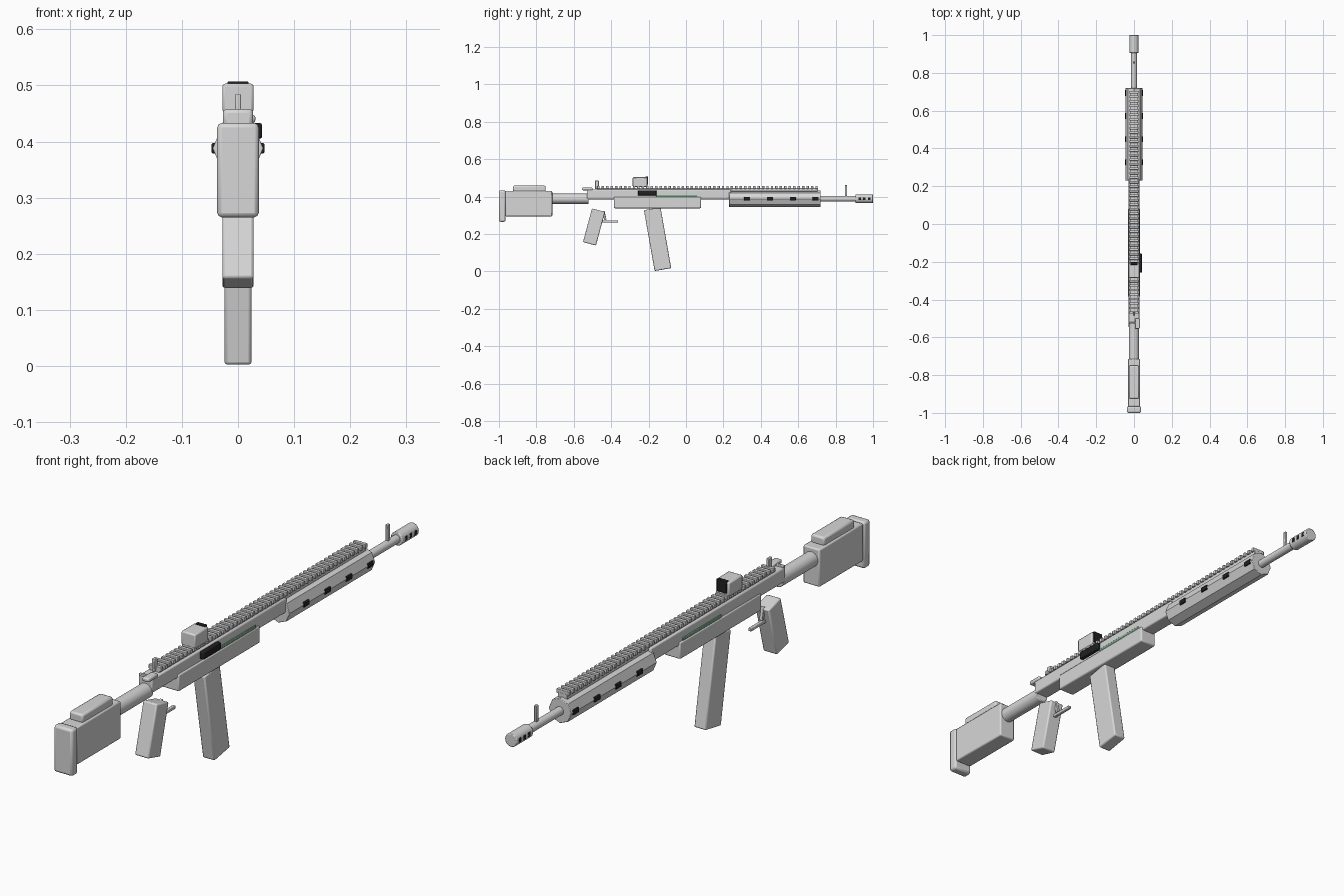
import bpy
import math

if "Cube" in bpy.data.objects:
    bpy.data.objects.remove(bpy.data.objects["Cube"])


def material(name, rgb):
    m = bpy.data.materials.new(name)
    m.use_nodes = True
    m.diffuse_color = (*rgb, 1)
    m.node_tree.nodes["Principled BSDF"].inputs["Base Color"].default_value = (*rgb, 1)
    return m


grey = material("light grey", (0.68, 0.68, 0.68))
black = material("black", (0.015, 0.015, 0.015))
green = material("muted green", (0.2, 0.4, 0.25))


def finish(ob, name, mat, bevel):
    """Name, colour and soften the edges of a part."""
    ob.name = name
    ob.data.materials.append(mat)
    bpy.ops.object.transform_apply(location=False, rotation=False, scale=True)
    if bevel:
        mod = ob.modifiers.new("Bevel", "BEVEL")
        mod.width = bevel
        mod.segments = 2
        mod.limit_method = "ANGLE"
        mod.angle_limit = math.radians(50)
    bpy.ops.object.shade_smooth_by_angle(angle=math.radians(30))
    return ob


def box(name, x, y, z, mat=grey, bevel=0.005, tilt=0):
    """Box from (min, max) ranges, tilted about the x axis in degrees."""
    ranges = (x, y, z)
    bpy.ops.mesh.primitive_cube_add(size=1, location=[(a + b) / 2 for a, b in ranges],
                                    rotation=(math.radians(tilt), 0, 0))
    ob = bpy.context.object
    ob.scale = [b - a for a, b in ranges]
    return finish(ob, name, mat, bevel)


def tube(name, radius, y, sides=32, z=0.388, mat=grey, bevel=0.003):
    """Cylinder lying along the y axis."""
    bpy.ops.mesh.primitive_cylinder_add(vertices=sides, radius=radius, depth=y[1] - y[0],
                                        location=(0, sum(y) / 2, z),
                                        rotation=(math.pi / 2, 0, 0))
    return finish(bpy.context.object, name, mat, bevel)


def wide(half):
    return (-half, half)


# Stock
box("butt_pad", wide(0.037), (-1.0, -0.965), (0.265, 0.433), bevel=0.008)
box("stock", wide(0.033), (-0.966, -0.715), (0.294, 0.43))
box("cheek_rest", wide(0.027), (-0.925, -0.75), (0.425, 0.458), bevel=0.007)
tube("buffer_tube", 0.027, (-0.73, -0.52))

# Receiver
box("upper_receiver", wide(0.028), (-0.53, 0.24), (0.385, 0.437))
box("lower_receiver", wide(0.033), (-0.385, 0.08), (0.337, 0.398))
box("bolt_strip", wide(0.031), (-0.16, 0.06), (0.397, 0.408), green, 0.002)
box("ejection_port", (0.026, 0.043), (-0.257, -0.157), (0.405, 0.433), black, 0.004)
box("charging_handle", (0.004, 0.031), (-0.555, -0.5), (0.433, 0.448))
box("charging_handle_stem", wide(0.026), (-0.53, -0.52), (0.435, 0.444), bevel=0.002)

# Grip, trigger and magazine
box("grip", wide(0.028), (-0.528, -0.456), (0.144, 0.33), tilt=-15)
box("magazine", wide(0.024), (-0.197, -0.107), (0.007, 0.337), tilt=10)
box("trigger", wide(0.006), (-0.442, -0.43), (0.275, 0.322), bevel=0.002, tilt=12)
box("trigger_guard", wide(0.006), (-0.455, -0.363), (0.261, 0.272), bevel=0.002)

# Handguard, barrel and muzzle
tube("handguard", 0.045, (0.23, 0.72), sides=8, bevel=0.002)
tube("barrel", 0.015, (0.7, 0.92))
tube("muzzle_brake", 0.024, (0.905, 1.0))
for i in range(4):
    y = 0.327 + i * 0.122
    box(f"handguard_vent_{i + 1}", wide(0.047), (y - 0.016, y + 0.016),
        (0.379, 0.397), black, 0.002)
for i in range(3):
    y = 0.928 + i * 0.026
    box(f"muzzle_port_{i + 1}", wide(0.0245), (y - 0.007, y + 0.007),
        (0.38, 0.396), black, 0.002)

# Top rail with evenly spaced teeth
box("rail_base", wide(0.019), (-0.475, 0.705), (0.428, 0.445), bevel=0.001)
tooth = box("rail_teeth", wide(0.025), (-0.475, -0.462), (0.441, 0.456), bevel=0.0015)
array = tooth.modifiers.new("Array", "ARRAY")
array.count = 50
array.use_relative_offset = False
array.use_constant_offset = True
array.constant_offset_displace = (0, 0.0238, 0)

# Sights
box("optic_body", wide(0.028), (-0.285, -0.207), (0.452, 0.503))
box("optic_lens", wide(0.019), (-0.216, -0.202), (0.463, 0.507), black, 0.002)
box("rear_sight", wide(0.005), (-0.486, -0.466), (0.44, 0.485), bevel=0.002)
box("front_sight", wide(0.005), (0.849, 0.861), (0.395, 0.461), bevel=0.002)
